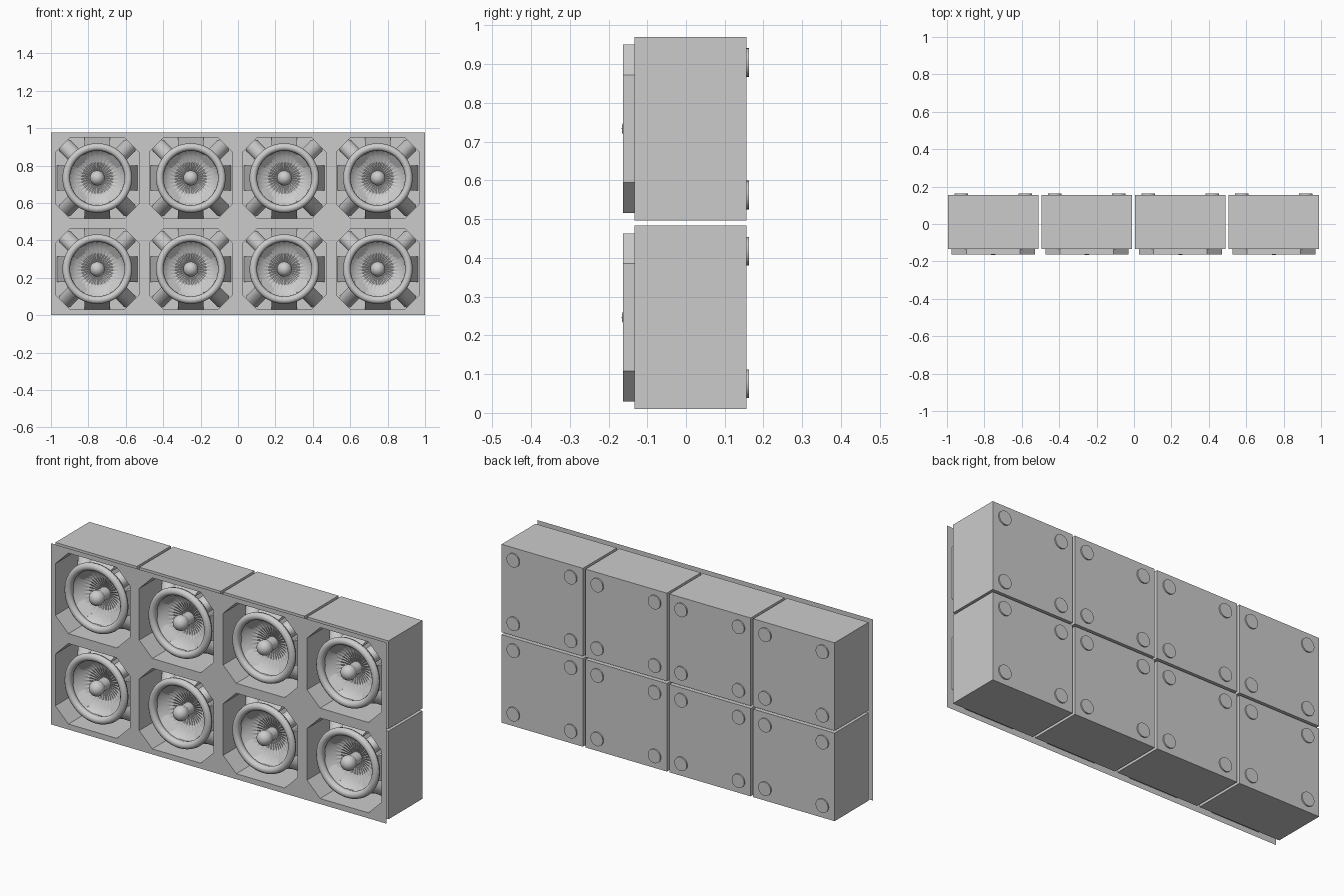
import bpy, bmesh, math
from mathutils import Matrix, Vector

cube = bpy.data.objects.get("Cube")
if cube:
    bpy.data.objects.remove(cube, do_unlink=True)

grey = bpy.data.materials.new("light_grey")
grey.use_nodes = True
grey.diffuse_color = (0.6, 0.6, 0.6, 1)
grey.node_tree.nodes["Principled BSDF"].inputs["Base Color"].default_value = (0.6, 0.6, 0.6, 1)

FRONT, BOX_FRONT, FLOOR, BACK = -0.163, -0.133, 0.05, 0.156
HX, HZ, CHAMFER = 0.222, 0.217, 0.078
XS = [-0.7525 + 0.5 * i for i in range(4)]
ZS = [0.2465, 0.7335]


def finish(bm, name, smooth=False, normals=True):
    if normals:
        bmesh.ops.recalc_face_normals(bm, faces=bm.faces)
    mesh = bpy.data.meshes.new(name)
    bm.to_mesh(mesh)
    bm.free()
    mesh.materials.append(grey)
    if smooth:
        mesh.shade_smooth()
        mesh.set_sharp_from_angle(angle=math.radians(35))
    return mesh


def place(mesh, name, x=0, z=0):
    ob = bpy.data.objects.new(name, mesh)
    ob.location = (x, 0, z)
    bpy.context.collection.objects.link(ob)


def rect(bm, x0, x1, z0, z1, y):
    return [bm.verts.new((x, y, z)) for x, z in ((x0, z0), (x1, z0), (x1, z1), (x0, z1))]


def octagon(bm, x, z, y):
    a, b = HX - CHAMFER, HZ - CHAMFER
    pts = [(-a, -HZ), (a, -HZ), (HX, -b), (HX, b), (a, HZ), (-a, HZ), (-HX, b), (-HX, -b)]
    return [bm.verts.new((x + px, y, z + pz)) for px, pz in pts]


def holed_face(bm, corners, hole):
    # Four side quads and four corner triangles around an octagonal opening
    for i in range(4):
        j = (i + 1) % 4
        bm.faces.new((corners[i], corners[j], hole[2 * i + 1], hole[2 * i]))
        bm.faces.new((corners[j], hole[(2 * i + 2) % 8], hole[2 * i + 1]))


def bridge(bm, a, b):
    n = len(a)
    for i in range(n):
        bm.faces.new((a[i], a[(i + 1) % n], b[(i + 1) % n], b[i]))


def lathe(name, profile, segments, pleat=0):
    # Profile of (radius, y) revolved about the y axis, optionally pleated
    bm = bmesh.new()
    rings = []
    for k, (r, y) in enumerate(profile):
        ring = []
        for i in range(segments):
            t = math.tau * i / segments
            fold = pleat * (i % 2) if 0 < k < len(profile) - 1 else 0
            ring.append(bm.verts.new((r * math.cos(t), y + fold, r * math.sin(t))))
        rings.append(ring)
    for a, b in zip(rings, rings[1:]):
        bridge(bm, a, b)
    return finish(bm, name, True)


# Thin front panel with eight octagonal openings
bm = bmesh.new()
x_edges, z_edges = [-1, -0.5, 0, 0.5, 1], [0, 0.489, 0.976]
for i, x in enumerate(XS):
    for j, z in enumerate(ZS):
        holed_face(bm, rect(bm, x_edges[i], x_edges[i + 1], z_edges[j], z_edges[j + 1], FRONT),
                   octagon(bm, x, z, FRONT))
bmesh.ops.remove_doubles(bm, verts=bm.verts, dist=0.0001)
place(finish(bm, "front_panel", normals=False), "front_panel")

# Cabinet box with an open octagonal front
bm = bmesh.new()
front = rect(bm, -0.2425, 0.2425, -0.237, 0.237, BOX_FRONT)
back = rect(bm, -0.2425, 0.2425, -0.237, 0.237, BACK)
holed_face(bm, front, octagon(bm, 0, 0, BOX_FRONT))
bridge(bm, front, back)
bm.faces.new(back)
cabinet = finish(bm, "cabinet")

# Octagonal recess reaching from the panel into the cabinet
bm = bmesh.new()
lip, floor = octagon(bm, 0, 0, FRONT), octagon(bm, 0, 0, FLOOR)
bridge(bm, lip, floor)
bm.faces.new(floor)
recess = finish(bm, "recess")

# Rounded rim ring
circle = [(0.166 + 0.02 * math.cos(t), -0.13 + 0.02 * math.sin(t))
          for t in [math.tau * i / 12 for i in range(13)]]
rim = lathe("rim", circle, 48)

# Pleated bowl and domed centre cap
bowl = lathe("bowl", [(0.156, -0.12), (0.144, -0.102), (0.115, -0.083),
                      (0.08, -0.068), (0.03, -0.055)], 64, 0.004)
bm = bmesh.new()
bmesh.ops.create_uvsphere(bm, u_segments=24, v_segments=12, radius=0.04,
                          matrix=Matrix.Translation((0, -0.126, 0)) @ Matrix.Rotation(math.pi / 2, 4, 'X'))
cap = finish(bm, "centre_cap", True)
stem = lathe("cap_stem", [(0.032, -0.12), (0.032, -0.05)], 24)

# Four sloping braces behind the rim
bm = bmesh.new()
for k in range(4):
    turn = Matrix.Rotation(k * math.pi / 2, 4, 'Y')
    ends = [[bm.verts.new(turn @ Vector((w, y, r)))
             for r, y in ((0.15, -0.12), (0.216, FLOOR), (0.15, FLOOR))] for w in (-0.068, 0.068)]
    bridge(bm, *ends)
    for end in ends:
        bm.faces.new(end)
braces = finish(bm, "braces")

# Four diagonal rods and the round feet on the back
rods_bm, feet_bm = bmesh.new(), bmesh.new()
for sx in (-1, 1):
    for sz in (-1, 1):
        a, b = Vector((0.09 * sx, -0.095, 0.09 * sz)), Vector((0.168 * sx, 0.03, 0.168 * sz))
        aim = (b - a).to_track_quat('Z', 'Y').to_matrix().to_4x4()
        bmesh.ops.create_cone(rods_bm, cap_ends=True, segments=24, radius1=0.042, radius2=0.042,
                              depth=(b - a).length, matrix=Matrix.Translation((a + b) / 2) @ aim)
        bmesh.ops.create_cone(feet_bm, cap_ends=True, segments=24, radius1=0.037, radius2=0.037, depth=0.016,
                              matrix=Matrix.Translation((0.171 * sx, 0.155, 0.171 * sz))
                              @ Matrix.Rotation(math.pi / 2, 4, 'X'))
rods = finish(rods_bm, "rods", True)
feet = finish(feet_bm, "back_feet", True)

# Repeat every part across the grid
for x in XS:
    for z in ZS:
        for mesh in (cabinet, recess, rim, bowl, cap, stem, braces, rods, feet):
            place(mesh, mesh.name, x, z)
